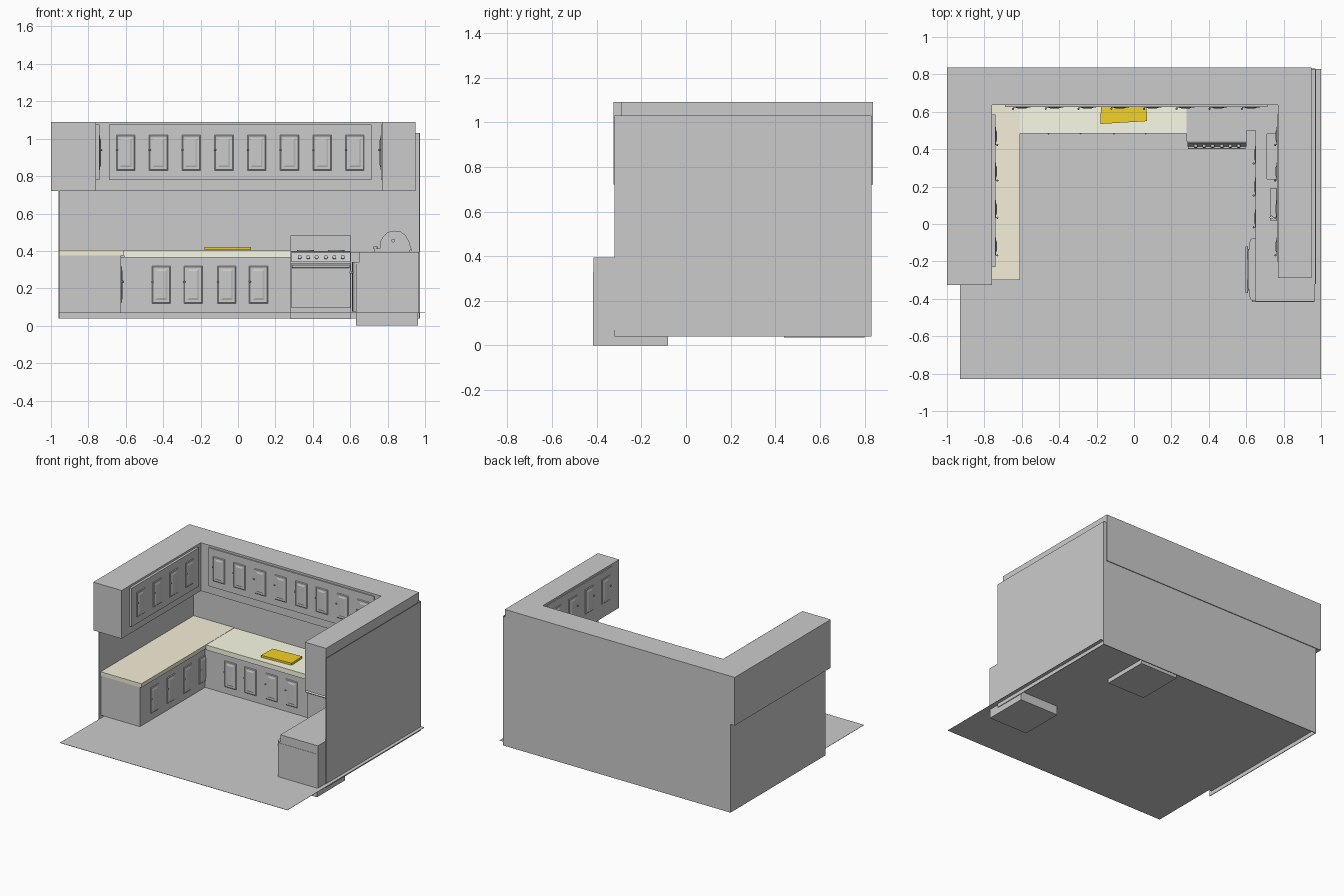
import bpy, bmesh, math
from mathutils import Vector, Matrix

if "Cube" in bpy.data.objects:
    bpy.data.objects.remove(bpy.data.objects["Cube"])


def material(name, rgb):
    m = bpy.data.materials.new(name)
    m.diffuse_color = (*rgb, 1)
    m.use_nodes = True
    m.node_tree.nodes["Principled BSDF"].inputs["Base Color"].default_value = m.diffuse_color
    return m


TAN = material("tan_stone", (0.92, 0.87, 0.69))
PALE = material("pale_stone", (0.97, 0.97, 0.80))
GOLD = material("gold_board", (0.90, 0.64, 0.02))


def finish(name, bm, mat=None, smooth=False):
    bmesh.ops.recalc_face_normals(bm, faces=bm.faces)
    me = bpy.data.meshes.new(name)
    bm.to_mesh(me)
    bm.free()
    ob = bpy.data.objects.new(name, me)
    bpy.context.collection.objects.link(ob)
    if mat:
        me.materials.append(mat)
    if smooth:
        bpy.context.view_layer.objects.active = ob
        ob.select_set(True)
        bpy.ops.object.shade_smooth_by_angle(angle=math.radians(40))
        ob.select_set(False)
    return ob


def add_box(bm, x, y, z):
    size = Vector((x[1] - x[0], y[1] - y[0], z[1] - z[0]))
    mid = Vector((sum(x) / 2, sum(y) / 2, sum(z) / 2))
    bmesh.ops.create_cube(bm, size=1, matrix=Matrix.Translation(mid) @ Matrix.Diagonal((*size, 1)))


def box(name, x, y, z, mat=None):
    bm = bmesh.new()
    add_box(bm, x, y, z)
    return finish(name, bm, mat)


def prism(name, pts, start, offset, mat=None, smooth=False):
    """Extrude a closed outline; start maps a 2D point to 3D."""
    bm = bmesh.new()
    f = bm.faces.new([bm.verts.new(start(*p)) for p in pts])
    ext = bmesh.ops.extrude_face_region(bm, geom=[f])["geom"]
    bmesh.ops.translate(bm, vec=offset, verts=[v for v in ext if isinstance(v, bmesh.types.BMVert)])
    return finish(name, bm, mat, smooth)


def rod(name, a, b, r, sides=12):
    a, b = Vector(a), Vector(b)
    bm = bmesh.new()
    m = Matrix.Translation((a + b) / 2) @ (b - a).to_track_quat('Z', 'Y').to_matrix().to_4x4()
    bmesh.ops.create_cone(bm, cap_ends=True, segments=sides, radius1=r, radius2=r,
                          depth=(b - a).length, matrix=m)
    return finish(name, bm, smooth=True)


# Maps (along, outward, height) onto a cabinet front
def facing(side, plane):
    if side == "back":
        return lambda u, d, z: (u, plane - d, z)
    if side == "left":
        return lambda u, d, z: (plane + d, u, z)
    return lambda u, d, z: (plane - d, u, z)


def doors(name, side, plane, centres, z0, z1, zk, w=0.10):
    """Row of raised bevelled panels, each with a round knob."""
    at = facing(side, plane)
    bm = bmesh.new()
    for u in centres:
        h = w / 2
        base = [(u - h, z0), (u + h, z0), (u + h, z1), (u - h, z1)]
        rings = []
        for inset, d in ((0, 0), (0.005, 0.004), (0.018, 0.004), (0.028, 0.008)):
            rings.append([bm.verts.new(at(a + (inset if a < u else -inset), d,
                                          c + (inset if c == z0 else -inset))) for a, c in base])
        for r, s in zip(rings, rings[1:]):
            for i in range(4):
                bm.faces.new((r[i], r[(i + 1) % 4], s[(i + 1) % 4], s[i]))
        bm.faces.new(rings[-1])
        bmesh.ops.create_uvsphere(bm, u_segments=8, v_segments=6, radius=0.006,
                                  matrix=Matrix.Translation(at(u - h + 0.003, 0.010, zk)))
    finish(name, bm)


# Floor and walls
box("floor", (-0.93, 1.0), (-0.83, 0.83), (0.068, 0.07))
box("left_wall", (-0.96, -0.955), (-0.32, 0.83), (0.04, 1.03))
box("back_wall", (-0.96, 0.97), (0.827, 0.832), (0.04, 1.03))
box("right_wall", (0.968, 0.973), (-0.32, 0.83), (0.04, 1.03))

# Upper cabinets as one U-shaped block with raised door slabs
U = [(-1, -0.325), (-0.76, -0.325), (-0.76, 0.635), (0.77, 0.635), (0.77, -0.29),
     (0.95, -0.29), (0.95, 0.838), (-1, 0.838)]
prism("upper_cabinets", U, lambda x, y: (x, y, 0.72), (0, 0, 0.37))
box("upper_door_slab_back", (-0.69, 0.715), (0.626, 0.64), (0.78, 1.075))
box("upper_door_slab_left", (-0.765, -0.741), (-0.23, 0.585), (0.78, 1.075))
box("upper_door_slab_right", (0.765, 0.775), (-0.20, 0.585), (0.78, 1.075))
doors("upper_doors_back", "back", 0.626, [-0.60 + 0.175 * i for i in range(8)], 0.83, 1.02, 0.94)
side_rows = [-0.12, 0.08, 0.28, 0.47]
doors("upper_doors_left", "left", -0.741, side_rows, 0.83, 1.02, 0.94)
doors("upper_doors_right", "right", 0.765, side_rows, 0.83, 1.02, 0.94)

# Base cabinets
box("left_base", (-0.955, -0.625), (-0.295, 0.827), (0.07, 0.375))
box("back_base", (-0.625, 0.28), (0.495, 0.827), (0.07, 0.365))
doors("left_base_doors", "left", -0.625, side_rows, 0.12, 0.32, 0.235)
doors("back_base_doors", "back", 0.495, [-0.41, -0.24, -0.06, 0.11], 0.12, 0.32, 0.235)

# Counter tops
box("left_counter", (-0.955, -0.61), (-0.30, 0.827), (0.375, 0.405), TAN)
box("back_counter", (-0.61, 0.28), (0.485, 0.827), (0.365, 0.403), PALE)
board = prism("cutting_board", [(-0.18, 0.535), (0.07, 0.55), (0.065, 0.685), (-0.175, 0.67)],
              lambda x, y: (x, y, 0.404), (0, 0, 0.016), GOLD)

# Right base run, with a sink cut into it
R = [(0.605, 0.50), (0.65, 0.50), (0.65, -0.415), (0.968, -0.415), (0.968, 0.827), (0.605, 0.827)]
right = prism("right_base", R, lambda x, y: (x, y, 0.07), (0, 0, 0.325))
cutter = box("sink_cutter", (0.71, 0.90), (0.24, 0.48), (0.30, 0.5))
cutter.hide_render = True
mod = right.modifiers.new("sink", 'BOOLEAN')
mod.object = cutter
mod.operation = 'DIFFERENCE'
bpy.context.view_layer.objects.active = right
bpy.ops.object.modifier_apply(modifier="sink")
bpy.data.objects.remove(cutter)
doors("right_base_doors", "right", 0.65, [0.03, 0.20, 0.37], 0.12, 0.32, 0.235)

# Range: body, sloped control panel, knobs, handle, back guard, burners
box("range_body", (0.282, 0.604), (0.44, 0.80), (0.036, 0.40))
box("oven_door", (0.285, 0.601), (0.428, 0.445), (0.095, 0.335))
box("range_drawer", (0.285, 0.601), (0.432, 0.445), (0.045, 0.088))
prism("control_panel", [(0.445, 0.34), (0.415, 0.342), (0.432, 0.392), (0.445, 0.40)],
      lambda y, z: (0.285, y, z), (0.316, 0, 0))
box("range_back_guard", (0.282, 0.604), (0.75, 0.80), (0.40, 0.482))
for x in (0.33, 0.375, 0.42, 0.47, 0.515, 0.56):
    rod("range_knob", (x, 0.430, 0.363), (x, 0.410, 0.369), 0.010)
rod("oven_handle", (0.29, 0.409, 0.317), (0.597, 0.409, 0.317), 0.008)
for x in (0.31, 0.577):
    rod("handle_post", (x, 0.409, 0.317), (x, 0.43, 0.317), 0.006)
for x in (0.36, 0.525):
    for y in (0.53, 0.67):
        rod("burner", (x, y, 0.398), (x, y, 0.404), 0.045, 24)

# Dishwasher: body reaching below the floor, bowed door and handle
box("dishwasher_body", (0.632, 0.962), (-0.417, -0.08), (0.0, 0.33))
arc = [(0.65, -0.412), (0.65, -0.075)]
for i in range(13):
    t = math.pi * i / 12
    arc.append((0.63 - 0.02 * math.sin(t) ** 0.7, -0.243 + 0.166 * math.cos(t)))
prism("dishwasher_door", arc, lambda x, y: (x, y, 0.075), (0, 0, 0.265), smooth=True)
rod("dishwasher_handle", (0.602, -0.37, 0.285), (0.602, -0.12, 0.285), 0.007)
for y in (-0.35, -0.14):
    rod("handle_post", (0.602, y, 0.285), (0.63, y, 0.285), 0.005)

# Small rounded appliance on the right counter
dome = [(0.76, 0.41), (0.915, 0.41), (0.93, 0.40), (0.915, 0.45), (0.895, 0.485), (0.87, 0.503), (0.835, 0.508),
        (0.80, 0.50), (0.775, 0.475), (0.76, 0.45)]
prism("toaster", dome, lambda x, z: (x, 0.02, z), (0, 0.17, 0), smooth=True)
box("toaster_base", (0.728, 0.92), (0.02, 0.19), (0.394, 0.412))
rod("toaster_lever", (0.83, 0.02, 0.455), (0.83, 0.0, 0.455), 0.010)
rod("toaster_dial", (0.735, 0.035, 0.41), (0.735, 0.035, 0.425), 0.010)
